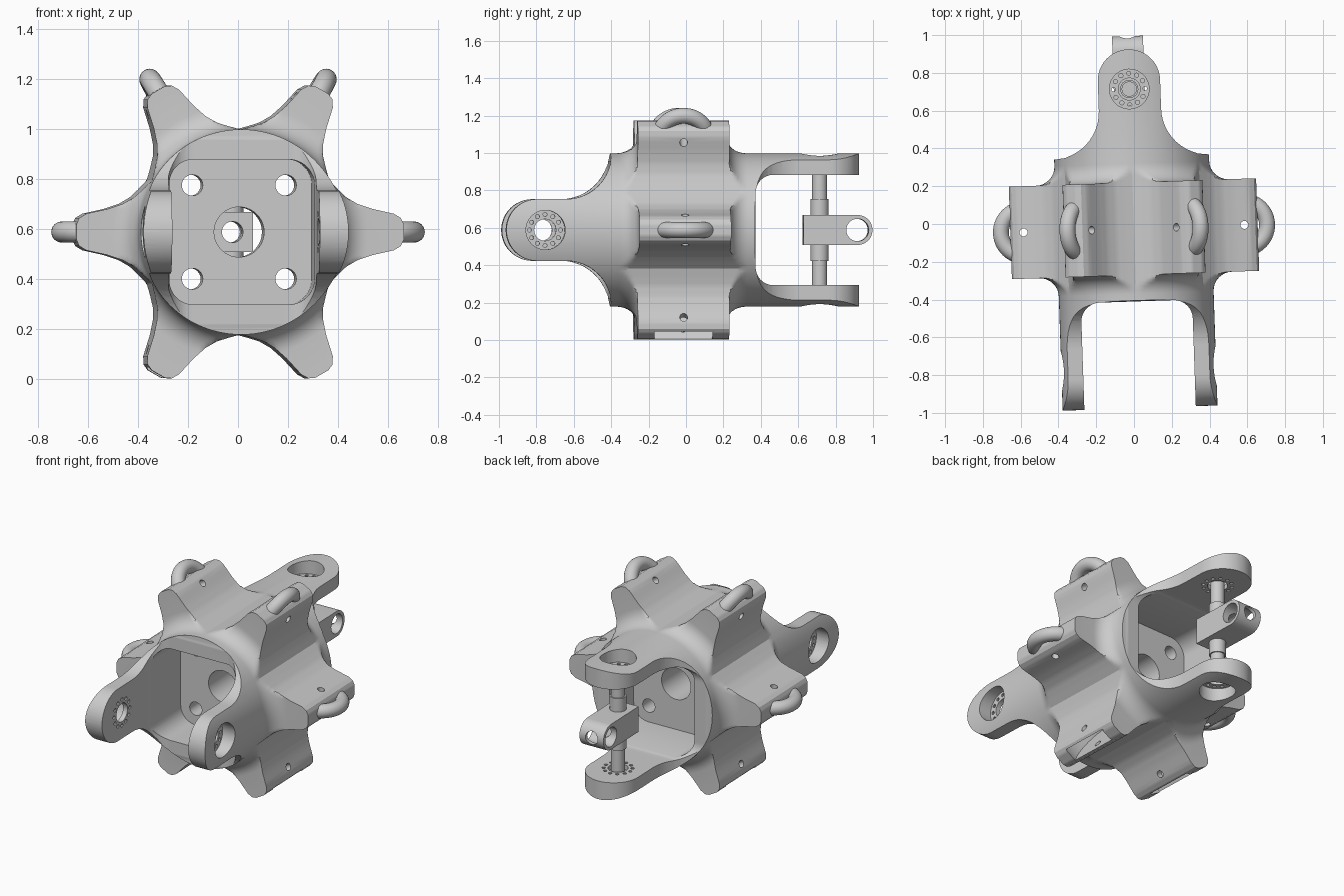
import bpy, bmesh
from math import pi, sin, cos, sqrt, radians
from mathutils import Matrix, Vector

if "Cube" in bpy.data.objects:
    bpy.data.objects.remove(bpy.data.objects["Cube"])

GREY = (0.6, 0.6, 0.6, 1)
grey = bpy.data.materials.new("light_grey")
grey.use_nodes = True
grey.diffuse_color = GREY
grey.node_tree.nodes["Principled BSDF"].inputs["Base Color"].default_value = GREY

# The joint lies along y around z = 0, then is placed with a slight turn
PLACE = Matrix.Translation((0, -0.025, 0.588)) @ Matrix.Rotation(radians(1.95), 4, 'Z')


def basis(x, y, z):
    return Matrix((x, y, z)).transposed().to_4x4()


def prism(bm, pts, lo, hi, m):
    """Extrude a 2D outline from z = lo to z = hi, then transform by m."""
    a = [bm.verts.new(m @ Vector((x, y, lo))) for x, y in pts]
    b = [bm.verts.new(m @ Vector((x, y, hi))) for x, y in pts]
    bm.faces.new(a[::-1])
    bm.faces.new(b)
    for i in range(len(a)):
        j = (i + 1) % len(a)
        bm.faces.new((a[i], a[j], b[j], b[i]))


def arc(cx, cy, r, a0, a1, n=12):
    return [(cx + r * cos(radians(a0 + (a1 - a0) * i / n)),
             cy + r * sin(radians(a0 + (a1 - a0) * i / n))) for i in range(n + 1)]


def disc(bm, x, y, r, lo, hi, m, n=40):
    prism(bm, arc(x, y, r, 0, 360 - 360 / n, n - 1), lo, hi, m)


def finish(bm, name):
    bmesh.ops.recalc_face_normals(bm, faces=bm.faces)
    me = bpy.data.meshes.new(name)
    bm.to_mesh(me)
    bm.free()
    ob = bpy.data.objects.new(name, me)
    bpy.context.collection.objects.link(ob)
    me.materials.append(grey)
    return ob


def boolean(ob, bm, operation='DIFFERENCE'):
    tool = finish(bm, "cutter")
    mod = ob.modifiers.new("cut", 'BOOLEAN')
    mod.object, mod.operation, mod.solver = tool, operation, 'EXACT'
    bpy.context.view_layer.update()
    me = bpy.data.meshes.new_from_object(ob.evaluated_get(bpy.context.evaluated_depsgraph_get()))
    ob.modifiers.clear()
    ob.data = me
    bpy.data.objects.remove(tool)


def place(ob):
    ob.data.materials.clear()
    ob.data.materials.append(grey)
    for p in ob.data.polygons:
        p.material_index = 0
    ob.matrix_world = PLACE
    bpy.ops.object.select_all(action='DESELECT')
    ob.select_set(True)
    bpy.context.view_layer.objects.active = ob
    bpy.ops.object.shade_smooth_by_angle(angle=radians(28))


# Body: six-finned section swept along y, fin ends filleted into the barrel
R, FIN, FIL, END = 0.41, 0.245, 0.1, 0.95
half = [(.655, 0), (.655, .03), (.643, .056), (.615, .073), (.53, .092),
        (.47, .112), (.425, .138), (.39, .17), (.355, .205)]
side = [(u, -v) for u, v in half[::-1]] + half[1:-1]
section = []
for k in range(6):
    c, s = cos(k * pi / 3), sin(k * pi / 3)
    section += [Vector((u * c - v * s, u * s + v * c)) for u, v in side]
fine = []
for i, p in enumerate(section):
    q = section[(i + 1) % len(section)]
    fine += [p.lerp(q, f / 3) for f in range(3)]

rings = [(END, R)]
for i in range(9):
    d = FIL * sin(i / 8 * pi / 2)
    rings.append((FIN + FIL - d, R + FIL - sqrt(max(0, FIL ** 2 - d ** 2))))
rings.append((FIN, 1))
rings = [(-t, c) for t, c in rings] + rings[::-1]
bm = bmesh.new()
loops = []
for t, cap in rings:
    loops.append([])
    for p in fine:
        w = p.normalized() * min(p.length, cap)
        loops[-1].append(bm.verts.new((w.x, t, w.y)))
for a, b in zip(loops, loops[1:]):
    for i in range(len(a)):
        j = (i + 1) % len(a)
        bm.faces.new((a[i], a[j], b[j], b[i]))
bm.faces.new(loops[0])
bm.faces.new(loops[-1][::-1])
bmesh.ops.remove_doubles(bm, verts=bm.verts, dist=1e-5)
body = finish(bm, "finned_body")

# Fork frames: x outward along the joint, y across the arm, z through the arm
front = basis((0, -1, 0), (0, 0, 1), (-1, 0, 0))
back = basis((0, 1, 0), (1, 0, 0), (0, 0, -1))
across = basis((1, 0, 0), (0, 0, 1), (0, -1, 0))
along = basis((0, 1, 0), (0, 0, 1), (1, 0, 0))

# Arm outlines
outline = [(0.38, 0.8)] + arc(0.63, 0.415, 0.25, 180, 270) + arc(0.785, 0, 0.165, 90, 0)
outline += [(x, -y) for x, y in outline[-2::-1]] + [(-1.2, -0.8), (-1.2, 0.8)]
for fork in (front, back):
    bm = bmesh.new()
    prism(bm, outline, -0.8, 0.8, fork)
    boolean(body, bm, 'INTERSECT')

# Gaps between the arms, pockets, and arm counterbores
gap = [(1.2, 0.295)] + arc(0.485, 0.195, 0.1, 90, 180) + arc(0.485, -0.195, 0.1, 180, 270) + [(1.2, -0.295)]
pocket = [p for k in range(4) for p in
          arc(0.19 * (1, -1, -1, 1)[k], 0.19 * (1, 1, -1, -1)[k], 0.1, 90 * k, 90 * k + 90)]
gaps, pockets, bores, holes = [bmesh.new() for _ in range(4)]
PIN = 0.74
for fork in (front, back):
    prism(gaps, gap, -0.8, 0.8, fork @ across)
    prism(pockets, pocket, 0.13, 1.2, fork @ along)
    for s in (-1, 1):
        disc(bores, PIN, 0, 0.105, *sorted((s * 0.325, s * 0.7)), fork)
    disc(holes, PIN, 0, 0.058, -0.7, 0.7, fork)
    for x, y in arc(PIN, 0, 0.083, 0, 330, 11):
        disc(holes, x, y, 0.011, -0.7, 0.7, fork, 10)
# Holes through the middle wall
disc(holes, 0, 0, 0.1, -0.3, 0.3, front @ along)
for x in (-0.187, 0.187):
    for z in (-0.187, 0.187):
        disc(holes, x, z, 0.042, -0.3, 0.3, front @ along, 24)
for tool in (gaps, pockets, bores, holes):
    boolean(body, tool)

# Fin axle holes and wheel slots
axles, slots = bmesh.new(), bmesh.new()
fins = [Matrix.Rotation(k * pi / 3, 4, 'Y') @ basis((0, 1, 0), (1, 0, 0), (0, 0, -1)) for k in range(6)]
for k, m in enumerate(fins):
    disc(axles, 0, 0.585, 0.021, -0.13, 0.13, m, 16)
    if k in (1, 2):
        disc(slots, 0, 0.585, 0.17, -0.042, 0.042, m)
boolean(body, slots)
boolean(body, axles)
place(body)

# Rounded wheels standing out of the upper and side fins
for k in (0, 3, 4, 5):
    bm = bmesh.new()
    rows = []
    for i in range(48):
        a = 2 * pi * i / 48
        rows.append([bm.verts.new(fins[k] @ Vector((r * cos(a), 0.58 + r * sin(a), z)))
                     for r, z in arc(0.125, 0, 0.042, 0, 345, 23)])
    for i, row in enumerate(rows):
        nxt = rows[(i + 1) % 48]
        for j in range(24):
            bm.faces.new((row[j], row[j - 1], nxt[j - 1], nxt[j]))
    place(finish(bm, "fin_wheel"))

# Stepped pin in the back fork
bm = bmesh.new()
profile = [(0.04, -0.32), (0.04, -0.165), (0.048, -0.165), (0.048, 0.165), (0.04, 0.165), (0.04, 0.32)]
rows = [[bm.verts.new((x, y, z)) for x, y in arc(0, PIN, r, 0, 350, 35)] for r, z in profile]
for a, b in zip(rows, rows[1:]):
    for i in range(36):
        bm.faces.new((a[i - 1], a[i], b[i], b[i - 1]))
bm.faces.new(rows[0])
bm.faces.new(rows[-1])
pin = finish(bm, "pivot_pin")

# Eye block on the pin, bored sideways and lengthwise
bm = bmesh.new()
side_on = basis((0, 1, 0), (0, 0, 1), (1, 0, 0))
prism(bm, [(0.65, -0.08)] + arc(0.94, 0, 0.08, -90, 90, 20) + [(0.65, 0.08)], -0.082, 0.082, side_on)
eye = finish(bm, "eye_block")
bm = bmesh.new()
disc(bm, 0.94, 0, 0.06, -0.2, 0.2, side_on)
boolean(eye, bm)
for ob in (eye, pin):
    bm = bmesh.new()
    disc(bm, 0, 0, 0.042, 0.5, 1.2, basis((0, 0, 1), (1, 0, 0), (0, 1, 0)), 32)
    boolean(ob, bm)
    place(ob)
